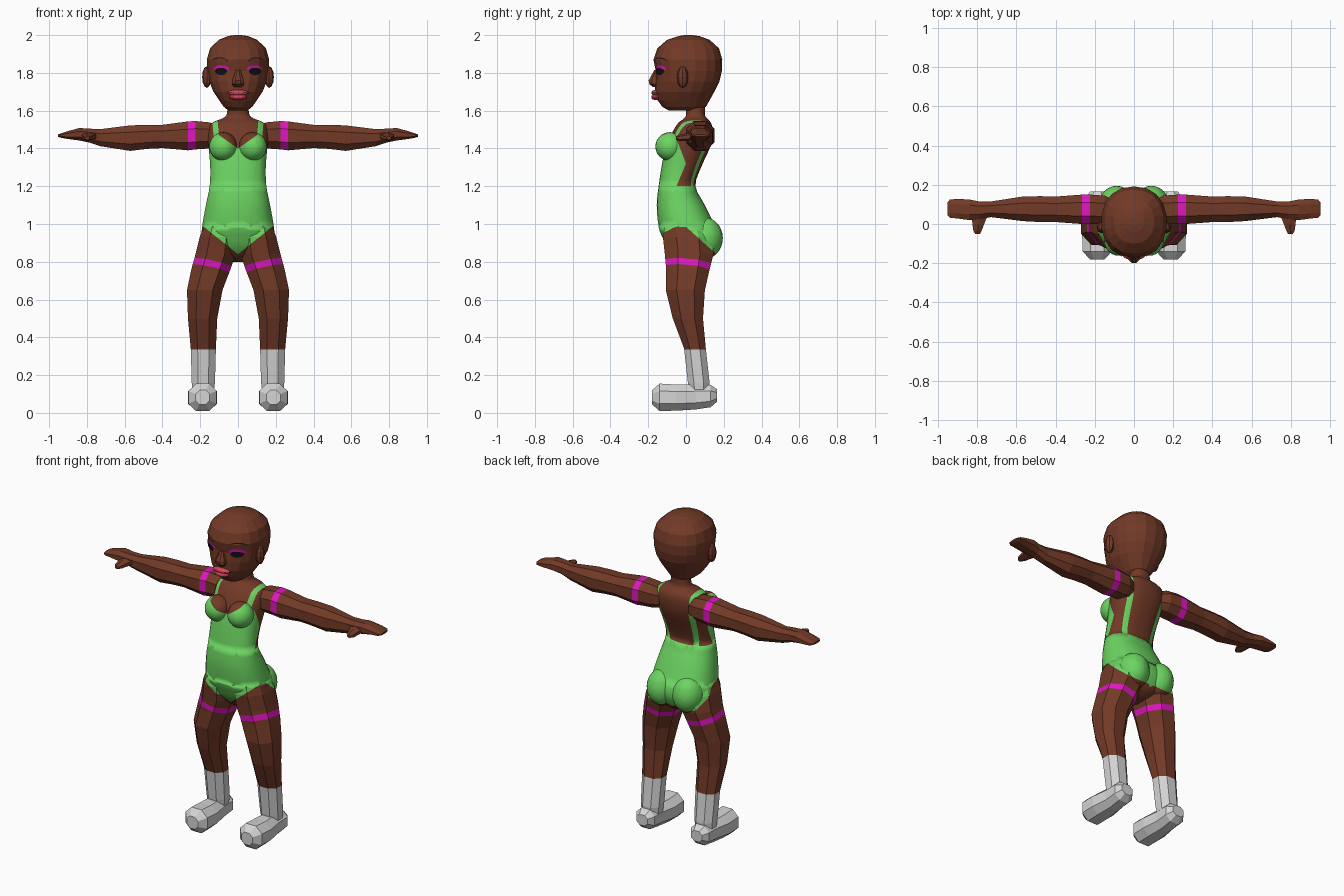
import bpy, bmesh, math
from mathutils import Vector, Matrix
from mathutils.bvhtree import BVHTree

cube = bpy.data.objects.get("Cube")
if cube:
    bpy.data.objects.remove(cube, do_unlink=True)

# Materials
COLOURS = {
    "brown_skin": (0.17, 0.042, 0.02),
    "green_fabric": (0.15, 0.66, 0.12),
    "magenta": (0.75, 0.008, 0.54),
    "pale_grey": (0.66, 0.66, 0.66),
    "black": (0.005, 0.005, 0.007),
    "pink_lips": (0.67, 0.06, 0.1),
}
MATS = []
for label, rgb in COLOURS.items():
    m = bpy.data.materials.new(label)
    m.use_nodes = True
    m.diffuse_color = (*rgb, 1)
    m.node_tree.nodes["Principled BSDF"].inputs["Base Color"].default_value = (*rgb, 1)
    MATS.append(m)
SKIN, GREEN, MAGENTA, GREY, BLACK, PINK = range(len(MATS))

# Colour borders on the +x half: a point and a normal for each plane
PLANES = {
    "leg_front": ((0, 0, 0.84), (-0.8, 0, 1)),
    "leg_top": ((0, 0, 0.985), (0, 0, 1)),
    "leg_back": ((0, 0, 0.985), (0, 0.9, 1)),
    "back_edge": ((0, 0, 1.2), (0, 0, 1)),
    "side_upper": ((0, 0, 1.32), (0, 1, 0.385)),
    "side_lower": ((0, 0, 1.32), (0, 1, -0.42)),
    "neckline": ((0, 0, 1.4), (-0.7, 0, 1)),
    "strap_inner": ((0.08, 0, 1.2), (1, 0, -0.08)),
    "strap_outer": ((0.108, 0, 1.2), (1, 0, -0.08)),
    "band_low": ((0.04, -0.1, 0.75), (-0.22, 0.1, 1)),
    "band_high": ((0.04, -0.1, 0.785), (-0.22, 0.1, 1)),
    "sock_top": ((0, 0, 0.335), (0, 0, 1)),
}
SUIT = [k for k in PLANES if not k.startswith(("band", "sock"))]
LEG = [k for k in PLANES if k.startswith(("leg", "band", "sock"))]


def below(p, key):
    co, no = PLANES[key]
    return (p - Vector(co)).dot(Vector(no)) < 0


def suit_colour(p):
    if below(p, "back_edge"):
        bare = all(below(p, k) for k in ("leg_front", "leg_top", "leg_back"))
        return SKIN if bare else GREEN
    if not below(p, "strap_inner") and below(p, "strap_outer"):
        return GREEN
    front = below(p, "side_upper") and below(p, "side_lower")
    bare_chest = not below(p, "neckline") and below(p, "strap_inner")
    return GREEN if front and not bare_chest else SKIN


def leg_colour(p):
    if below(p, "sock_top"):
        return GREY
    if below(p, "band_high") and not below(p, "band_low"):
        return MAGENTA
    return suit_colour(p)


def finish(name, bm, colour, smooth=False, cuts=(), halve=False):
    """Cut along colour borders, paint by rule and mirror to the other side."""
    bmesh.ops.recalc_face_normals(bm, faces=bm.faces)
    if halve:
        bmesh.ops.bisect_plane(bm, geom=bm.verts[:] + bm.edges[:] + bm.faces[:],
                               plane_co=(0, 0, 0), plane_no=(1, 0, 0), clear_inner=True)
    for key in cuts:
        co, no = PLANES[key]
        bmesh.ops.bisect_plane(bm, geom=bm.verts[:] + bm.edges[:] + bm.faces[:],
                               plane_co=co, plane_no=no)
    for f in bm.faces:
        f.smooth = smooth
        f.material_index = colour(f.calc_center_median()) if callable(colour) else colour
    mesh = bpy.data.meshes.new(name)
    bm.to_mesh(mesh)
    bm.free()
    for m in MATS:
        mesh.materials.append(m)
    ob = bpy.data.objects.new(name, mesh)
    bpy.context.collection.objects.link(ob)
    ob.modifiers.new("Mirror", "MIRROR").use_axis[0] = True
    return ob


def loft(rings, n, axis="z", power=2.0, phase=0.5):
    """Skin rings given as (position, a_min, a_max, b_min, b_max)."""
    shape = []
    for i in range(n):
        t = 2 * math.pi * (i + phase) / n
        c, s = math.cos(t), math.sin(t)
        shape.append([math.copysign(abs(v) ** (2 / power), v) for v in (c, s)])
    ca, cb = (max(p[k] for p in shape) for k in (0, 1))
    bm = bmesh.new()
    rows = []
    for t, a0, a1, b0, b1 in rings:
        row = []
        for u, v in shape:
            a = (a0 + a1) / 2 + u / ca * (a1 - a0) / 2
            b = (b0 + b1) / 2 + v / cb * (b1 - b0) / 2
            row.append(bm.verts.new({"x": (t, a, b), "y": (a, t, b), "z": (a, b, t)}[axis]))
        rows.append(row)
    for r, q in zip(rows, rows[1:]):
        for i in range(n):
            j = (i + 1) % n
            bm.faces.new((r[i], r[j], q[j], q[i]))
    bm.faces.new(rows[0])
    bm.faces.new(rows[-1])
    return bm


def refine(rings, steps):
    """Catmull-Rom interpolation between rings."""
    out = []
    pts = [rings[0]] + rings + [rings[-1]]
    for a, b, c, d in zip(pts, pts[1:], pts[2:], pts[3:]):
        for k in range(steps):
            t = k / steps
            out.append([q + 0.5 * t * (r - p + t * (2 * p - 5 * q + 4 * r - s
                        + t * (3 * (q - r) + s - p))) for p, q, r, s in zip(a, b, c, d)])
    return out + [rings[-1]]


def ellipsoid(centre, radii, u=16, v=10):
    bm = bmesh.new()
    bmesh.ops.create_uvsphere(bm, u_segments=u, v_segments=v, radius=1,
                              matrix=Matrix.Translation(centre) @ Matrix.Diagonal((*radii, 1)))
    return bm


def symmetric(rings):
    return [(z, -w, w, f, b) for z, w, f, b in rings]


# Torso and neck: height, half width, front, back
torso = symmetric([
    (0.80, 0.03, -0.02, 0.08), (0.83, 0.10, -0.06, 0.13), (0.88, 0.17, -0.10, 0.16),
    (0.93, 0.19, -0.125, 0.17), (0.985, 0.19, -0.145, 0.155), (1.1, 0.17, -0.155, 0.1),
    (1.2, 0.15, -0.145, 0.05), (1.3, 0.147, -0.13, 0.08), (1.4, 0.155, -0.11, 0.125),
    (1.47, 0.16, -0.08, 0.14), (1.53, 0.145, -0.045, 0.135), (1.56, 0.08, -0.01, 0.11),
    (1.58, 0.06, 0.0, 0.1), (1.63, 0.055, -0.005, 0.1)])
finish("torso", loft(refine(torso, 3), 32, power=2.3), suit_colour, True, SUIT, True)
finish("bust", ellipsoid((0.078, -0.085, 1.41), (0.074, 0.077, 0.076), 24, 16),
       suit_colour, True, SUIT, True)
finish("buttock", ellipsoid((0.088, 0.098, 0.925), (0.092, 0.097, 0.11), 24, 16),
       suit_colour, True, SUIT, True)

# Legs with thigh bands and socks
leg = [(1.0, 0.02, 0.175, -0.11, 0.11), (0.93, 0.008, 0.203, -0.122, 0.14),
       (0.84, 0.012, 0.225, -0.112, 0.145), (0.76, 0.04, 0.247, -0.105, 0.125),
       (0.65, 0.082, 0.27, -0.107, 0.1), (0.5, 0.11, 0.265, -0.07, 0.09),
       (0.34, 0.117, 0.25, -0.01, 0.105), (0.16, 0.122, 0.245, 0.01, 0.125),
       (0.1, 0.13, 0.24, 0.02, 0.12)]
finish("leg", loft(leg, 8, power=2.2), leg_colour, cuts=LEG)

# Feet, toe to heel
foot = [(-0.18, 0.15, 0.225, 0.045, 0.12), (-0.14, 0.113, 0.262, 0.01, 0.155),
        (-0.05, 0.11, 0.265, 0.012, 0.15), (0.05, 0.125, 0.25, 0.018, 0.15),
        (0.13, 0.125, 0.25, 0.03, 0.148), (0.165, 0.15, 0.225, 0.06, 0.125)]
finish("foot", loft(foot, 8, "y", 2.3), GREY)

# Arms with a painted band, ending in a flat hand
arm = [(0.1, 0.01, 0.12, 1.41, 1.52), (0.15, 0.0, 0.145, 1.4, 1.538),
       (0.225, 0.0, 0.15, 1.395, 1.545), (0.265, 0.0, 0.15, 1.39, 1.543),
       (0.4, 0.01, 0.14, 1.402, 1.525), (0.48, 0.01, 0.142, 1.398, 1.525),
       (0.57, 0.015, 0.14, 1.387, 1.522), (0.73, 0.035, 0.115, 1.412, 1.502),
       (0.79, 0.025, 0.115, 1.432, 1.505), (0.84, 0.02, 0.125, 1.442, 1.508),
       (0.9, 0.028, 0.128, 1.45, 1.492), (0.94, 0.032, 0.125, 1.457, 1.479),
       (0.952, 0.045, 0.11, 1.462, 1.474)]
finish("arm", loft(arm, 8, "x", 2.3), lambda p: MAGENTA if 0.225 < p.x < 0.265 else SKIN)
thumb = [(0.06, 0.74, 0.83, 1.445, 1.49), (0.0, 0.765, 0.825, 1.44, 1.48),
         (-0.035, 0.778, 0.82, 1.44, 1.472), (-0.052, 0.787, 0.81, 1.445, 1.465)]
finish("thumb", loft(thumb, 6, "y"), SKIN)

# Head: height, half width, front, back
head = symmetric([
    (1.6, 0.05, -0.09, 0.07), (1.62, 0.075, -0.125, 0.105), (1.655, 0.1, -0.15, 0.125),
    (1.7, 0.13, -0.163, 0.15), (1.755, 0.152, -0.163, 0.177), (1.81, 0.162, -0.16, 0.19),
    (1.87, 0.165, -0.172, 0.192), (1.93, 0.148, -0.152, 0.175), (1.975, 0.102, -0.1, 0.125),
    (1.995, 0.052, -0.04, 0.07), (2.0, 0.02, -0.01, 0.035)])
skull = loft(head, 18, power=2.25)
surface = BVHTree.FromBMesh(skull)
finish("head", skull, SKIN, halve=True)
finish("ear", ellipsoid((0.165, -0.018, 1.778), (0.025, 0.03, 0.057), 8, 6), SKIN)
nose = symmetric([(1.815, 0.012, -0.168, -0.14), (1.76, 0.03, -0.198, -0.14),
                  (1.74, 0.033, -0.194, -0.14), (1.725, 0.02, -0.175, -0.14)])
finish("nose", loft(nose, 8), SKIN, halve=True)
for label, z, w in (("upper_lip", 1.695, 0.058), ("lower_lip", 1.672, 0.048)):
    finish(label, ellipsoid((0, -0.16, z), (w, 0.024, 0.016), 12, 8), PINK, halve=True)


def plate(name, mid, half, low, high, mat, gap, nx=12, nz=3):
    """Thin painted patch laid on the face between two height curves."""
    bm = bmesh.new()
    grid = []
    for i in range(nx + 1):
        s = -1 + 2 * i / nx
        col = []
        for k in range(nz + 1):
            z = low(s) + (high(s) - low(s)) * k / nz
            hit = surface.ray_cast(Vector((mid + half * s, -1, z)), Vector((0, 1, 0)))[0]
            col.append(bm.verts.new(hit - Vector((0, gap, 0))))
        grid.append(col)
    for a, b in zip(grid, grid[1:]):
        for k in range(nz):
            bm.faces.new((a[k], b[k], b[k + 1], a[k + 1]))
    finish(name, bm, mat)


def arc(s):
    return math.sqrt(max(0, 1 - s * s)) + 0.02


# Painted eyes, eyelids and eyebrows
plate("eyelid", 0.088, 0.042, lambda s: 1.815, lambda s: 1.818 + 0.022 * arc(s), MAGENTA, 0.003)
plate("eye", 0.09, 0.033, lambda s: 1.81 - 0.021 * arc(s), lambda s: 1.81 + 0.016 * arc(s),
      BLACK, 0.006)
plate("eyebrow", 0.097, 0.043, lambda s: 1.858 + 0.018 * arc(s),
      lambda s: 1.859 + 0.023 * arc(s), BLACK, 0.003)
